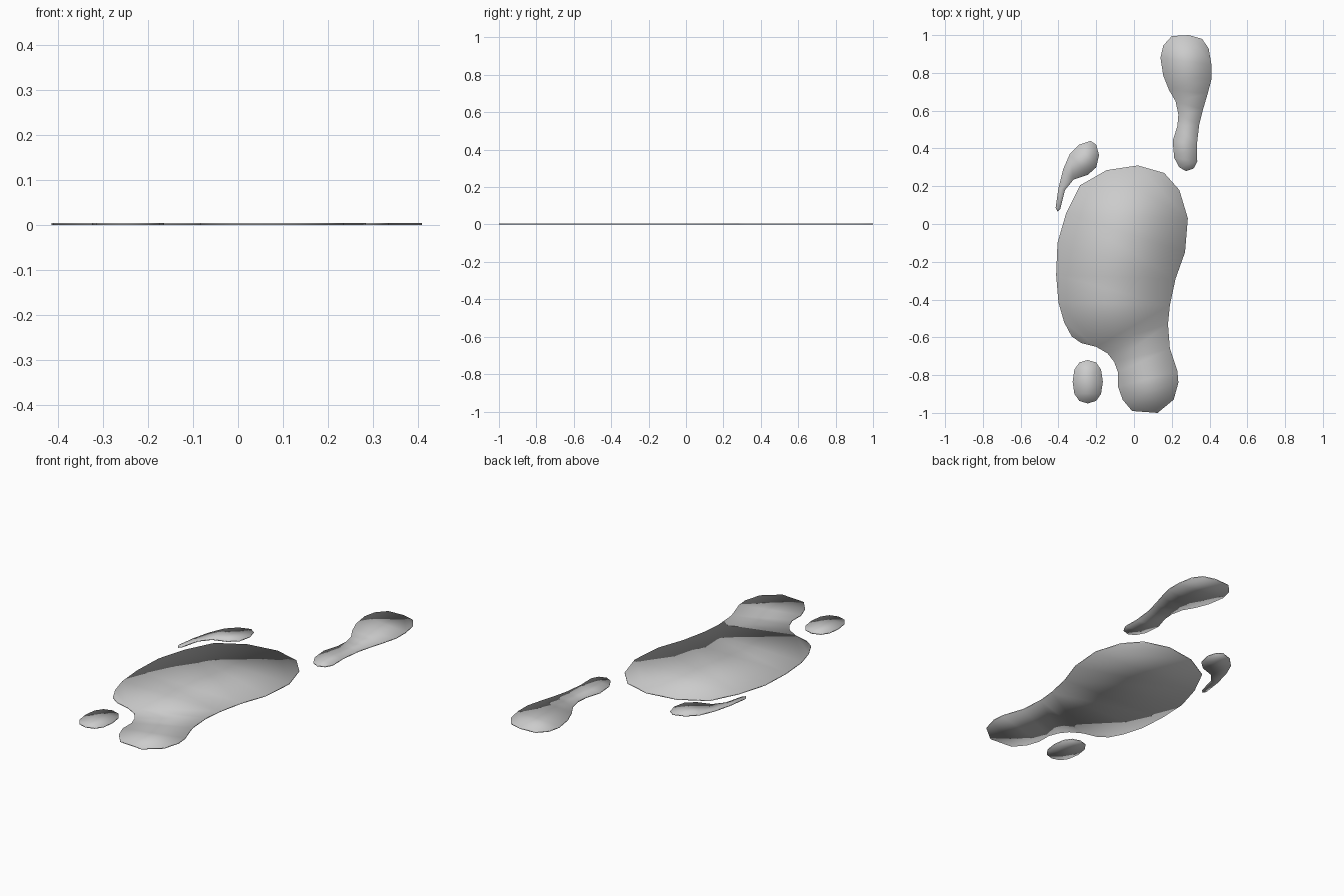
import bpy, bmesh
from math import sin, cos, tau, copysign

if "Cube" in bpy.data.objects:
    bpy.data.objects.remove(bpy.data.objects["Cube"])

THICK = 0.005


def puddle(name, outline):
    """Thin flat slab from a closed outline, softly shaded over its rim."""
    bm = bmesh.new()
    face = bm.faces.new([bm.verts.new((x, y, 0)) for x, y in outline])
    ext = bmesh.ops.extrude_face_region(bm, geom=[face], use_keep_orig=True)
    top = [v for v in ext["geom"] if isinstance(v, bmesh.types.BMVert)]
    bmesh.ops.translate(bm, verts=top, vec=(0, 0, THICK))
    bmesh.ops.recalc_face_normals(bm, faces=bm.faces[:])
    bmesh.ops.triangulate(bm, faces=[f for f in bm.faces if len(f.verts) > 4])
    for f in bm.faces:
        f.smooth = True
    mesh = bpy.data.meshes.new(name)
    bm.to_mesh(mesh)
    bm.free()
    obj = bpy.data.objects.new(name, mesh)
    bpy.context.collection.objects.link(obj)
    return obj


# Large pool with a lobe at the front
puddle("main_puddle", [
    (.02, .31), (.16, .27), (.24, .18), (.285, .03), (.27, -.15), (.22, -.29),
    (.19, -.43), (.18, -.53), (.19, -.66), (.23, -.78), (.235, -.84),
    (.21, -.93), (.125, -1), (-.01, -.99), (-.06, -.93), (-.085, -.86),
    (-.085, -.785), (-.105, -.73), (-.14, -.685), (-.2, -.65), (-.28, -.63),
    (-.33, -.595), (-.37, -.52), (-.4, -.415), (-.412, -.27), (-.405, -.1),
    (-.36, .055), (-.285, .205), (-.145, .285)])

# Club-shaped pool at the back
puddle("back_puddle", [
    (.2, .995), (.29, 1), (.36, .98), (.395, .93), (.41, .845), (.41, .765),
    (.39, .69), (.365, .605), (.345, .525), (.333, .42), (.335, .33),
    (.315, .293), (.275, .28), (.24, .3), (.213, .35), (.205, .44),
    (.23, .52), (.235, .58), (.22, .65), (.185, .71), (.155, .785),
    (.14, .88), (.155, .945)])

# Curved drop on the left
puddle("crescent_puddle", [
    (-.23, .44), (-.2, .42), (-.185, .365), (-.2, .3), (-.245, .26),
    (-.32, .235), (-.365, .18), (-.39, .08), (-.405, .065), (-.415, .085),
    (-.4, .19), (-.375, .29), (-.34, .37), (-.29, .42)])


# Small rounded drop at the front left
def soft(v):
    return copysign(abs(v) ** 0.85, v)


puddle("small_puddle", [
    (-.245 + .08 * soft(cos(tau * i / 12)), -.835 + .115 * soft(sin(tau * i / 12)))
    for i in range(12)])
